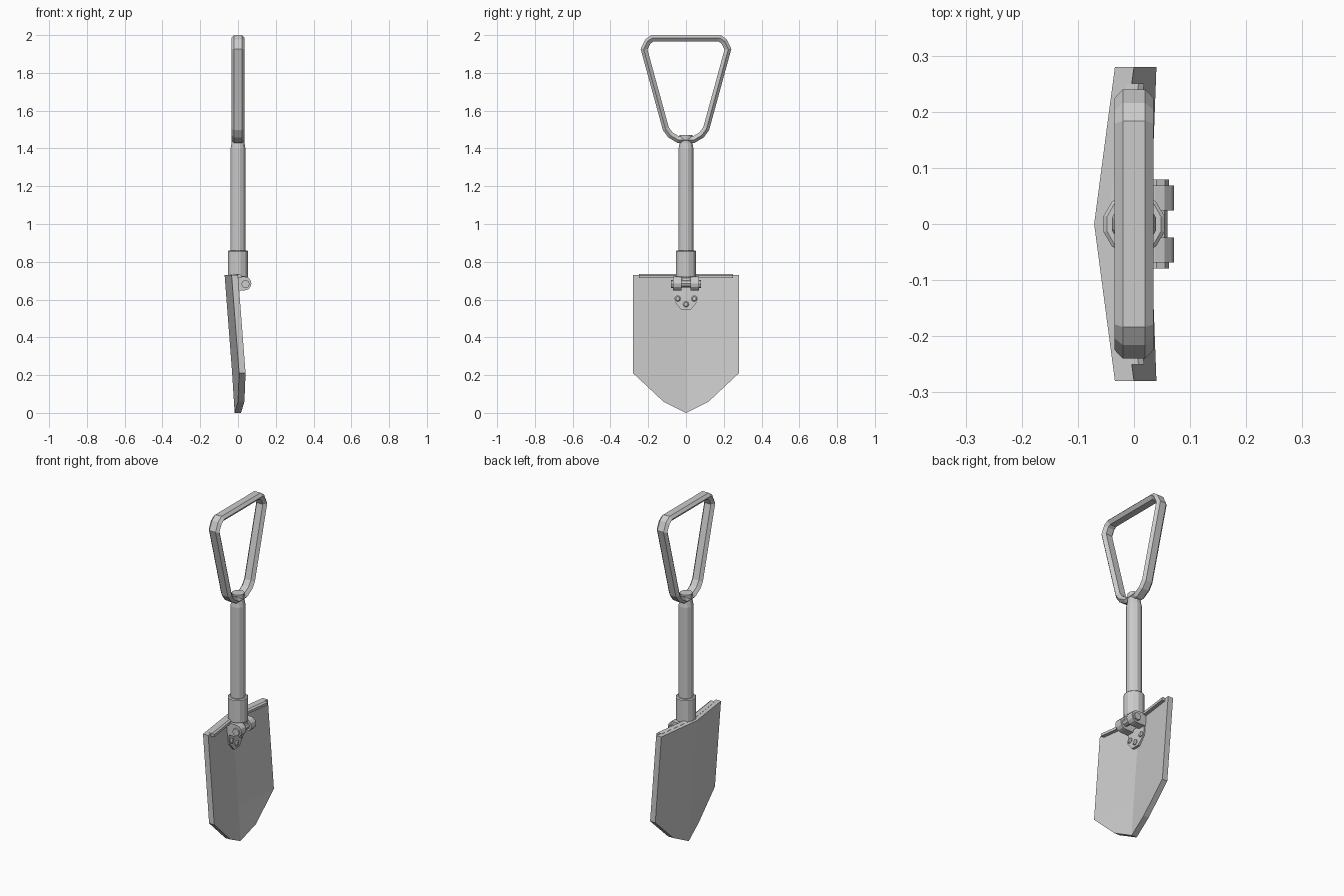
import bpy, bmesh, math
from mathutils import Vector

if "Cube" in bpy.data.objects:
    bpy.data.objects.remove(bpy.data.objects["Cube"])


def make(name, verts, faces):
    """Mesh object with consistent outward normals."""
    bm = bmesh.new()
    vs = [bm.verts.new(v) for v in verts]
    for f in faces:
        bm.faces.new([vs[i] for i in f])
    bmesh.ops.recalc_face_normals(bm, faces=bm.faces)
    me = bpy.data.meshes.new(name)
    bm.to_mesh(me)
    bm.free()
    ob = bpy.data.objects.new(name, me)
    bpy.context.collection.objects.link(ob)
    return ob


def rings(name, loops, closed=False):
    """Skin a list of equal-length loops; cap the ends unless closed."""
    n, m = len(loops[0]), len(loops)
    faces = []
    for i in range(m if closed else m - 1):
        a, b = i * n, (i + 1) % m * n
        faces += [(a + j, a + (j + 1) % n, b + (j + 1) % n, b + j) for j in range(n)]
    if not closed:
        faces += [tuple(range(n)), tuple(range((m - 1) * n, m * n))]
    return make(name, [v for lp in loops for v in lp], faces)


def lathe(name, profile, sides=12):
    """Upright turned part from (radius, z) pairs."""
    ang = [2 * math.pi * (k + 0.5) / sides for k in range(sides)]
    return rings(name, [[(r * math.cos(a), r * math.sin(a), z) for a in ang] for r, z in profile])


def extrude_y(name, prof, y0, y1):
    """Extrude an (x, z) profile along y."""
    return rings(name, [[(x, y, z) for x, z in prof] for y in (y0, y1)])


def disc(cx, cz, r, n):
    return [(cx + r * math.cos(2 * math.pi * k / n), cz + r * math.sin(2 * math.pi * k / n)) for k in range(n)]


# Blade: folded sheet, back-surface points (x, y, z) of one half mirrored across y
T = 0.034
mid = [(-0.071, 0, 0.73), (-0.031, 0, 0.21), (-0.018, 0, 0.0)]
side = [(-0.034, 0.28, 0.73), (0.006, 0.28, 0.21), (0.0, 0.12, 0.06)]
back = mid + side + [(x, -y, z) for x, y, z in side]
verts = back + [(x + T, y, z) for x, y, z in back]
patches = [(0, 3, 4, 1), (1, 4, 5, 2), (0, 6, 7, 1), (1, 7, 8, 2)]
rim = [0, 3, 4, 5, 2, 8, 7, 6]
faces = patches + [tuple(i + 9 for i in p) for p in patches]
faces += [(a, b, b + 9, a + 9) for a, b in zip(rim, rim[1:] + rim[:1])]
make("blade", verts, faces)


# Foot rest lips along the top of the blade, following its fold
def lip(name, s):
    loops = []
    for y in (0.045, 0.25):
        x = -0.037 + 0.132 * y
        loops.append([(x - 0.01, s * y, 0.713), (x + 0.022, s * y, 0.713),
                      (x + 0.022, s * y, 0.728), (x + 0.012, s * y, 0.735), (x - 0.01, s * y, 0.731)])
    rings(name, loops)


# Shaft and the collar around its lower end
lathe("shaft", [(0.041, 0.8), (0.041, 1.40), (0.035, 1.43), (0.035, 1.472)])
lathe("collar", [(0.05, 0.715), (0.056, 0.725), (0.056, 0.855), (0.05, 0.86)])

# Grip: six-sided tube swept round a closed, mitred triangular path in the yz plane
half = [(0.04, 1.446), (0.083, 1.472), (0.107, 1.505), (0.222, 1.925), (0.202, 1.966), (0.178, 1.983)]
path = [Vector(p) for p in half + [(-y, z) for y, z in reversed(half)]]
section = [(0.02, 0.017), (0.035, 0.002), (0.02, -0.017), (-0.02, -0.017), (-0.035, 0.002), (-0.02, 0.017)]
loops = []
for i, p in enumerate(path):
    d0 = (p - path[i - 1]).normalized()
    d1 = (path[(i + 1) % len(path)] - p).normalized()
    n0, n1 = Vector((d0.y, -d0.x)), Vector((d1.y, -d1.x))
    miter = (n0 + n1) / (1 + n0.dot(n1))
    loops.append([(x, p.x + miter.x * o, p.y + miter.y * o) for x, o in section])
rings("grip", loops, closed=True)

# Hinge knuckles: rounded arms reaching back to the blade
arc = [(0.037 + 0.034 * math.cos(math.radians(a)), 0.685 + 0.036 * math.sin(math.radians(a)))
       for a in range(-90, 91, 30)]
arm = [(-0.03, 0.649)] + arc + [(-0.03, 0.721)]
for s, label in ((1, "right"), (-1, "left")):
    lip("foot_rest_" + label, s)
    extrude_y("hinge_knuckle_" + label, arm, s * 0.024, s * 0.069)
    extrude_y("hinge_bolt_head_" + label, disc(0.04, 0.682, 0.022, 8), s * 0.065, s * 0.079)

# Hinge pin and the tongue hanging from the collar
extrude_y("hinge_pin", disc(0.04, 0.685, 0.02, 8), -0.066, 0.066)
extrude_y("hinge_tongue", [(-0.01, 0.73), (0.045, 0.73), (0.05, 0.69), (0.035, 0.67), (0.0, 0.69)], -0.022, 0.022)


# Mounting plate lying on the blade, tilted with it
def front_x(z):
    return mid[0][0] + T + (0.73 - z) * 0.077


outline = [(-0.066, 0.665), (-0.066, 0.595), (-0.025, 0.547), (0.025, 0.547), (0.066, 0.595), (0.066, 0.665)]
rings("mounting_plate", [[(front_x(z) + o, y, z) for y, z in outline] for o in (-0.005, 0.016)])

# Rivets
for i, (y, z) in enumerate([(-0.044, 0.605), (0.044, 0.605), (0, 0.575)]):
    rings("rivet_%d" % (i + 1), [[(front_x(c) + o, b, c) for b, c in disc(y, z, r, 8)]
                                 for o, r in ((0.01, 0.016), (0.02, 0.016), (0.025, 0.01))])
